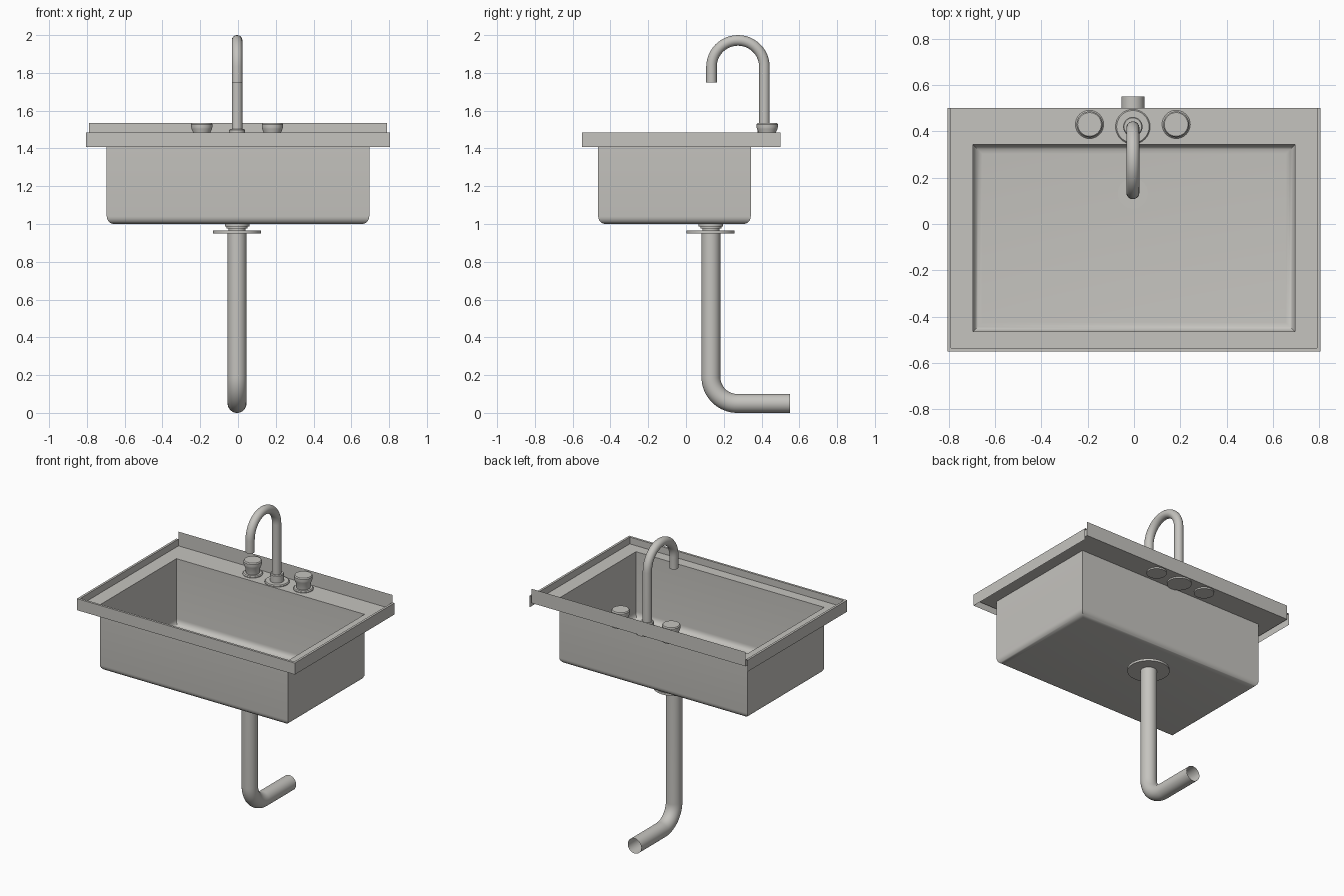
import bpy
import bmesh
from math import sin, cos, pi, radians
from mathutils import Vector

cube = bpy.data.objects.get("Cube")
if cube:
    bpy.data.objects.remove(cube, do_unlink=True)

COLOUR = (0.56, 0.55, 0.52, 1)
steel = bpy.data.materials.new("brushed steel")
steel.use_nodes = True
steel.diffuse_color = COLOUR
steel.node_tree.nodes["Principled BSDF"].inputs["Base Color"].default_value = COLOUR

CX = -0.005           # axis of the tap and drain
DECK, LIP = 1.44, 1.485
SIDES = 32


def finish(name, bm, smooth=True):
    mesh = bpy.data.meshes.new(name)
    bm.to_mesh(mesh)
    bm.free()
    obj = bpy.data.objects.new(name, mesh)
    bpy.context.collection.objects.link(obj)
    mesh.materials.append(steel)
    if smooth:
        bpy.ops.object.select_all(action="DESELECT")
        obj.select_set(True)
        bpy.context.view_layer.objects.active = obj
        bpy.ops.object.shade_smooth_by_angle(angle=radians(35))
    return obj


def skin(bm, rows, closed):
    """Bridge successive rows of points with quads."""
    rings = [[bm.verts.new(p) for p in row] for row in rows]
    n = len(rings[0])
    for a, b in zip(rings, rings[1:]):
        for i in range(n if closed else n - 1):
            j = (i + 1) % n
            bm.faces.new((a[i], a[j], b[j], b[i]))
    return rings


def lathe(name, x, y, profile):
    """Turned solid, capped at both ends."""
    bm = bmesh.new()
    rows = [[(x + r * cos(2 * pi * i / SIDES), y + r * sin(2 * pi * i / SIDES), z)
             for i in range(SIDES)] for r, z in profile]
    rings = skin(bm, rows, True)
    bm.faces.new(rings[0][::-1])
    bm.faces.new(rings[-1])
    bmesh.ops.recalc_face_normals(bm, faces=bm.faces)
    return finish(name, bm)


def tube(name, radius, path):
    """Open-ended tube along a path of (y, z) points."""
    pts = [Vector((CX, y, z)) for y, z in path]
    rows = []
    for i, p in enumerate(pts):
        t = (pts[min(i + 1, len(pts) - 1)] - pts[max(i - 1, 0)]).normalized()
        side = Vector((1, 0, 0))
        up = t.cross(side)
        rows.append([p + radius * (cos(2 * pi * k / SIDES) * side
                                   + sin(2 * pi * k / SIDES) * up)
                     for k in range(SIDES)])
    bm = bmesh.new()
    skin(bm, rows, True)
    bmesh.ops.recalc_face_normals(bm, faces=bm.faces)
    return finish(name, bm)


def arc(cy, cz, r, start, end, steps):
    angles = [radians(start + (end - start) * i / steps) for i in range(steps + 1)]
    return [(cy + r * cos(a), cz + r * sin(a)) for a in angles]


def rect(x, front, back, z):
    return [(-x, front, z), (x, front, z), (x, back, z), (-x, back, z)]


# Bowl: open box with rounded floor edges
bm = bmesh.new()
skin(bm, [rect(0.695, -0.465, 0.343, z) for z in (1.0, DECK)], True)
bm.verts.ensure_lookup_table()
bm.faces.new(bm.verts[:4][::-1])
floor_edges = [e for e in bm.edges if all(v.co.z < 1.1 for v in e.verts)]
bmesh.ops.bevel(bm, geom=floor_edges, offset=0.04, segments=6,
                profile=0.5, affect="EDGES")
finish("bowl", bm)

# Flat deck around the bowl
bm = bmesh.new()
skin(bm, [rect(0.79, -0.535, 0.5, DECK), rect(0.695, -0.465, 0.343, DECK)], True)
finish("deck", bm, False)

# Folded lip along the front and both sides
bm = bmesh.new()
fold = [(0.79, -0.535, DECK), (0.79, -0.535, LIP),
        (0.805, -0.55, LIP), (0.805, -0.55, 1.408)]
skin(bm, [[(-x, 0.5, z), (-x, y, z), (x, y, z), (x, 0.5, z)]
          for x, y, z in fold], False)
finish("folded_lip", bm, False)

# Upstand at the back
bm = bmesh.new()
skin(bm, [[(-0.79, 0.5, z), (0.79, 0.5, z)] for z in (DECK, 1.535)], False)
finish("back_upstand", bm, False)

# Tap knobs
for name, dx in (("right_knob", -0.187), ("left_knob", 0.187)):
    lathe(name, CX + dx, 0.43,
          [(0.061, 1.43), (0.061, 1.445), (0.056, 1.451), (0.042, 1.451),
           (0.046, 1.485), (0.054, 1.503), (0.056, 1.512), (0.056, 1.528),
           (0.051, 1.535)])

# Spout with its base
lathe("spout_base", CX, 0.42,
      [(0.075, 1.43), (0.075, 1.445), (0.07, 1.451), (0.042, 1.451),
       (0.042, 1.497), (0.038, 1.502)])
tube("spout", 0.028,
     [(0.415, 1.45)] + arc(0.275, 1.832, 0.14, 0, 180, 24) + [(0.135, 1.75)])

# Drain fitting and waste pipe
lathe("drain_fitting", CX, 0.132,
      [(0.045, 0.955), (0.045, 0.975), (0.055, 0.975), (0.055, 0.988),
       (0.065, 0.988), (0.065, 1.002)])
lathe("drain_flange", CX, 0.13, [(0.128, 0.95), (0.128, 0.965)])
tube("waste_pipe", 0.05,
     [(0.132, 0.96)] + arc(0.272, 0.19, 0.14, 180, 270, 16) + [(0.55, 0.05)])
